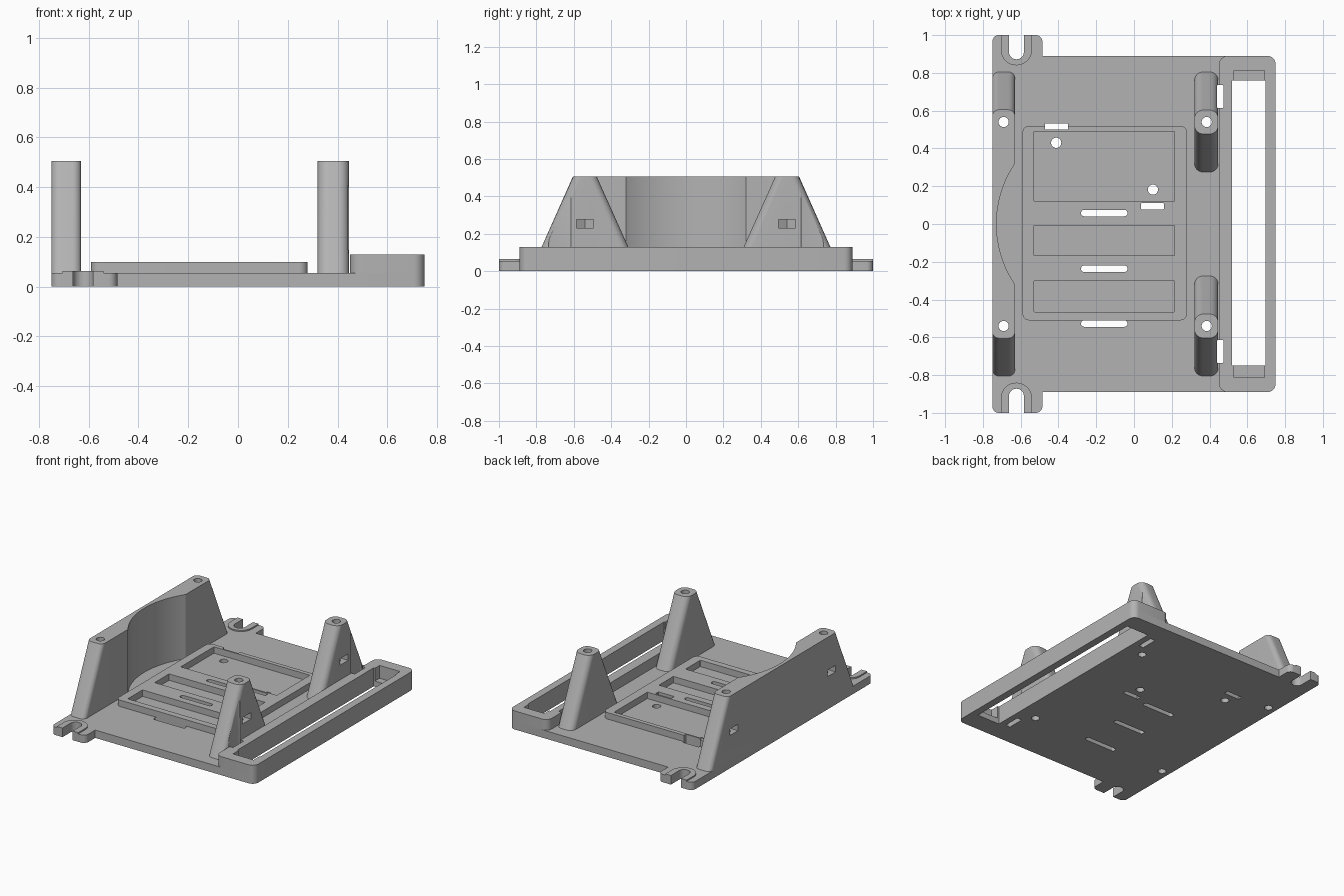
import bpy
import bmesh
import math
from mathutils import Vector

cube = bpy.data.objects.get("Cube")
if cube:
    bpy.data.objects.remove(cube, do_unlink=True)

GREY = (0.45, 0.45, 0.45, 1)
grey = bpy.data.materials.new("light grey")
grey.use_nodes = True
grey.diffuse_color = GREY
grey.node_tree.nodes["Principled BSDF"].inputs["Base Color"].default_value = GREY

FLOOR = 0.055     # top of the base plate
TOP = 0.505       # top of the posts and wall
SCREW_Y = 0.54


def fillet(corners, steps=8):
    """Outline from right-angled corners (x, y, radius)."""
    out = []
    for i, (x, y, r) in enumerate(corners):
        p = Vector((x, y))
        if r == 0:
            out.append(p)
            continue
        a, b = corners[i - 1], corners[(i + 1) % len(corners)]
        u = (Vector(a[:2]) - p).normalized()
        v = (Vector(b[:2]) - p).normalized()
        c = p + (u + v) * r
        for k in range(steps + 1):
            t = math.pi / 2 * k / steps
            out.append(c - r * (v * math.cos(t) + u * math.sin(t)))
    return out


def rect(x0, x1, y0, y1, r=0.0):
    return fillet([(x0, y0, r), (x1, y0, r), (x1, y1, r), (x0, y1, r)])


def circle(x, y, r, n=32):
    return [Vector((x + r * math.cos(math.tau * i / n),
                    y + r * math.sin(math.tau * i / n))) for i in range(n)]


def loft(name, bottom, z0, z1, top=None):
    """Solid between two matching outlines."""
    bm = bmesh.new()
    lo = [bm.verts.new((p.x, p.y, z0)) for p in bottom]
    hi = [bm.verts.new((p.x, p.y, z1)) for p in (top or bottom)]
    bm.faces.new(lo)
    bm.faces.new(hi)
    for i in range(len(lo)):
        j = (i + 1) % len(lo)
        bm.faces.new((lo[i], lo[j], hi[j], hi[i]))
    bmesh.ops.recalc_face_normals(bm, faces=bm.faces)
    mesh = bpy.data.meshes.new(name)
    bm.to_mesh(mesh)
    bm.free()
    mesh.materials.append(grey)
    obj = bpy.data.objects.new(name, mesh)
    bpy.context.scene.collection.objects.link(obj)
    return obj


cutters = []


def cutter(outline, z0=-0.1, z1=0.7):
    obj = loft("cutter", outline, z0, z1)
    obj.hide_render = True
    cutters.append(obj)
    return obj


def cut(obj, tools):
    for tool in tools:
        mod = obj.modifiers.new("cut", "BOOLEAN")
        mod.operation = "DIFFERENCE"
        mod.solver = "EXACT"
        mod.object = tool
    bpy.context.view_layer.update()
    graph = bpy.context.evaluated_depsgraph_get()
    mesh = bpy.data.meshes.new_from_object(obj.evaluated_get(graph))
    obj.modifiers.clear()
    obj.data = mesh


# Base plate with two mounting ears
base = loft("base_plate", fillet([
    (-0.75, -1, 0.035), (-0.485, -1, 0.035), (-0.485, -0.89, 0), (0.75, -0.89, 0.045),
    (0.75, 0.89, 0.045), (-0.485, 0.89, 0), (-0.485, 1, 0.035), (-0.75, 1, 0.035)]), 0, FLOOR)

# Raised U-shaped pads around the ear slots
ear_slots, pads = [], []
for s, side in ((-1, "front"), (1, "back")):
    pads.append(loft(side + "_ear_pad", fillet([
        (-0.705, s * 0.84, 0.082), (-0.54, s * 0.84, 0.082),
        (-0.54, s, 0), (-0.705, s, 0)]), FLOOR, 0.064))
    lo, hi = sorted((s * 0.872, s * 1.2))
    ear_slots.append(cutter(rect(-0.662, -0.583, lo, hi, 0.039)))

# Raised side rail
rail = loft("side_rail", rect(0.45, 0.75, -0.89, 0.89, 0.045), FLOOR, 0.13)
rail_cuts = [cutter(rect(0.52, 0.697, -0.75, 0.76))]
for s in (-1, 1):
    lo, hi = sorted((s * 0.72, s * 0.812))
    rail_cuts.append(cutter(rect(0.53, 0.69, lo, hi), 0.04, 0.3))

# Central tray with three pockets
tray = loft("tray", rect(-0.59, 0.28, -0.51, 0.52, 0.035), FLOOR, 0.1)
pockets = [cutter(rect(-0.53, 0.215, lo, hi, 0.004), FLOOR - 0.0, 0.3)
           for lo, hi in ((0.122, 0.49), (-0.167, -0.007), (-0.465, -0.302))]

# Cable tie slots and small holes through the floor
floor_cuts = [cutter(rect(-0.28, -0.035, y - 0.017, y + 0.017, 0.015))
              for y in (0.058, -0.237, -0.527)]
floor_cuts += [cutter(rect(x - 0.061, x + 0.061, y - 0.016, y + 0.016, 0.004))
               for x, y in ((-0.41, 0.516), (0.098, 0.094))]
floor_cuts += [cutter(circle(x, y, 0.027)) for x, y in ((-0.412, 0.43), (0.1, 0.182))]
tie_slots = [cutter(rect(0.439, 0.475, s * 0.675 - 0.06, s * 0.675 + 0.06, 0.006))
             for s in (-1, 1)]

# Screw bores and hexagonal nut traps opening outwards
bores, nuts = [], []
for x, out in ((-0.69, -1), (0.385, 1)):
    for s in (-1, 1):
        bores.append(cutter(circle(x, s * SCREW_Y, 0.027)))
        hexagon = circle(x, s * SCREW_Y, 0.052, 6)
        for p in hexagon:
            if (p.x - x) * out > 0:
                p.x = x + out * 0.1
        nuts.append(cutter(hexagon, 0.23, 0.275))

# Tall wall with a cylindrical scoop
wall = loft("tall_wall", rect(-0.75, -0.63, -0.805, 0.805, 0.035), FLOOR, TOP,
            rect(-0.75, -0.63, -0.605, 0.605, 0.035))
scoop = cutter(circle(-0.157, 0, 0.571, 128), 0.0)

# Two tapered posts
posts = []
for s, side in ((-1, "front"), (1, "back")):
    y = s * SCREW_Y
    posts.append(loft(side + "_post", rect(0.32, 0.446, y - 0.265, y + 0.265, 0.045), FLOOR, TOP,
                      rect(0.32, 0.446, y - 0.063, y + 0.063, 0.045)))

# Cut every part
cut(base, ear_slots + rail_cuts + floor_cuts + tie_slots + bores)
cut(rail, rail_cuts + tie_slots)
cut(tray, pockets + floor_cuts)
cut(wall, [scoop] + bores + nuts)
for i in (0, 1):
    cut(pads[i], [ear_slots[i]])
    cut(posts[i], bores + nuts + tie_slots)

for tool in cutters:
    bpy.data.objects.remove(tool, do_unlink=True)

# Smooth curved faces, keep edges sharp
parts = [base, rail, tray, wall] + pads + posts
for obj in bpy.context.scene.objects:
    obj.select_set(obj in parts)
bpy.context.view_layer.objects.active = base
bpy.ops.object.shade_smooth_by_angle(angle=math.radians(30))
